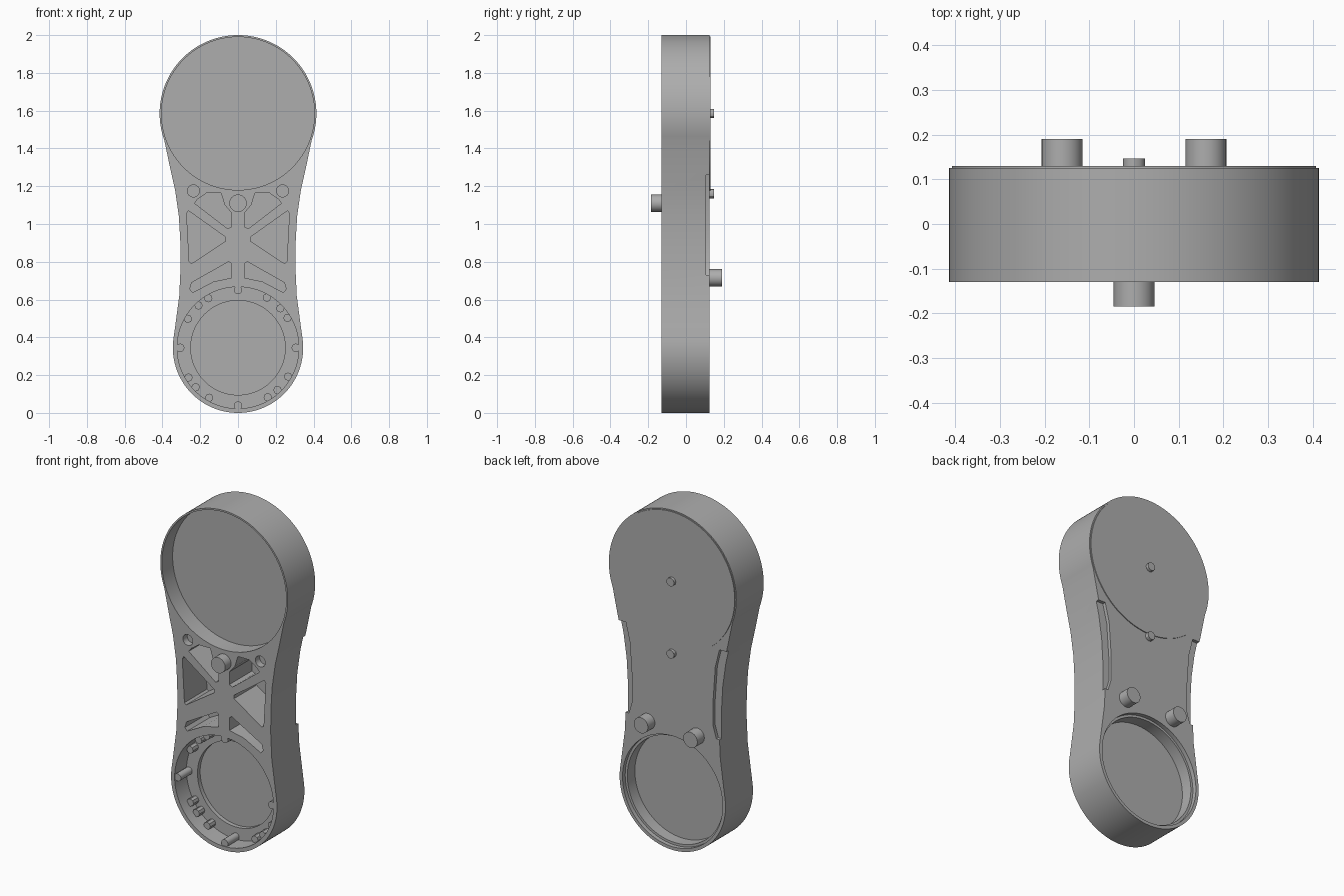
import bpy, bmesh, math

cube = bpy.data.objects.get("Cube")
if cube:
    bpy.data.objects.remove(cube, do_unlink=True)

grey = bpy.data.materials.new("plain grey")
grey.use_nodes = True
grey.diffuse_color = (0.42, 0.42, 0.42, 1)
bsdf = next(n for n in grey.node_tree.nodes if n.type == "BSDF_PRINCIPLED")
bsdf.inputs["Base Color"].default_value = grey.diffuse_color

TOP, TOP_R = 1.585, 0.415      # large end: centre height, radius
LOW, LOW_R = 0.345, 0.345      # small end


def arc(x, z, r, start=0, end=360, n=96):
    closed = end - start == 360
    steps = n if closed else n - 1
    angles = [math.radians(start + (end - start) * i / steps) for i in range(n)]
    return [(x + r * math.cos(a), z + r * math.sin(a)) for a in angles]


def mirrored(points):
    return [(-x, z) for x, z in points]


def prism(name, points, y0, y1):
    """Extrude an x-z outline from y0 to y1."""
    bm = bmesh.new()
    face = bm.faces.new([bm.verts.new((x, y0, z)) for x, z in points])
    out = bmesh.ops.extrude_face_region(bm, geom=[face])
    verts = [v for v in out["geom"] if isinstance(v, bmesh.types.BMVert)]
    bmesh.ops.translate(bm, verts=verts, vec=(0, y1 - y0, 0))
    bmesh.ops.recalc_face_normals(bm, faces=bm.faces)
    mesh = bpy.data.meshes.new(name)
    bm.to_mesh(mesh)
    bm.free()
    mesh.materials.append(grey)
    obj = bpy.data.objects.new(name, mesh)
    bpy.context.collection.objects.link(obj)
    return obj


def disc(name, x, z, r, y0, y1, n=32):
    return prism(name, arc(x, z, r, n=n), y0, y1)


def carve(body, cutters):
    for cutter in cutters:
        cutter.hide_render = True
        mod = body.modifiers.new("cut", "BOOLEAN")
        mod.operation, mod.solver, mod.object = "DIFFERENCE", "EXACT", cutter
    bpy.context.view_layer.update()
    graph = bpy.context.evaluated_depsgraph_get()
    mesh = bpy.data.meshes.new_from_object(body.evaluated_get(graph))
    body.modifiers.clear()
    body.data = mesh
    for cutter in cutters:
        bpy.data.objects.remove(cutter, do_unlink=True)


# Waisted body outline, right half from top to bottom
waist = [(0.36, 1.3), (0.333, 1.18), (0.313, 1.04), (0.305, 0.9),
         (0.304, 0.77), (0.311, 0.62), (0.331, 0.47)]
half = arc(0, TOP, TOP_R, 90, -20, 40) + waist + arc(0, LOW, LOW_R, 8, -90, 36)
body = prism("arm_body", half + mirrored(half[1:-1])[::-1], -0.13, 0.125)

# Round cups at both ends, front and back
cutters = [
    disc("top_cup", 0, TOP, 0.405, -0.2, -0.03, 128),
    disc("low_cup", 0, LOW, 0.322, -0.2, -0.02, 96),
    disc("low_recess", 0, LOW, 0.25, -0.2, 0.005, 96),
    disc("back_cup_lip", 0, LOW, 0.326, 0.1, 0.2, 96),
    disc("back_cup", 0, LOW, 0.312, 0.03, 0.2, 96),
]

# Truss pockets, screw holes and rear edge shelves, on each side
pockets = {
    "side": [(0.262, 1.07), (0.272, 1.055), (0.258, 0.8), (0.247, 0.79),
             (0.065, 0.91), (0.065, 0.93)],
    "upper": [(0.23, 1.11), (0.215, 1.13), (0.165, 1.165), (0.09, 1.165),
              (0.07, 1.1), (0.035, 1.06), (0.035, 0.985), (0.055, 0.975)],
    "lower": [(0.255, 0.655), (0.245, 0.69), (0.05, 0.8), (0.035, 0.79),
              (0.035, 0.715), (0.13, 0.695), (0.24, 0.637)],
}
shelf = [(0.305, 1.26), (0.278, 1.15), (0.264, 0.95), (0.264, 0.8),
         (0.285, 0.73), (0.45, 0.73), (0.45, 1.26)]
for flip in (list, mirrored):
    cutters += [prism(k, flip(p), -0.2, 0.08) for k, p in pockets.items()]
    cutters.append(prism("shelf", flip(shelf), 0.105, 0.2))
    cutters.append(prism("screw_hole", flip(arc(0.236, 1.175, 0.032, n=24)), -0.2, -0.09))
carve(body, cutters)

parts = [body]

# Rear cover with centre pin and latch nub
parts.append(disc("rear_cover", 0, TOP, 0.408, 0.05, 0.13, 128))
parts.append(disc("cover_pin", 0, TOP, 0.025, 0.1, 0.147, 12))
parts.append(disc("latch_nub", 0, 1.16, 0.025, 0.1, 0.147, 12))

# Locating pegs
parts.append(disc("front_peg", 0, 1.11, 0.046, -0.185, 0.09))
for side, x in (("left", 0.161), ("right", -0.161)):
    parts.append(disc("back_peg_" + side, x, 0.715, 0.046, 0.1, 0.19))

# Small posts around the lower cup wall
for quarter in range(4):
    for offset in (0, 31, 43, 60):
        a = math.radians(quarter * 90 + offset)
        main = offset == 0
        parts.append(disc("cup_post", 0.306 * math.cos(a), LOW + 0.306 * math.sin(a),
                          0.022, -0.125 if main else -0.07, 0.0, 16 if main else 8))

# Smooth round walls, crisp rims
bpy.ops.object.select_all(action="DESELECT")
for obj in parts:
    obj.select_set(True)
bpy.context.view_layer.objects.active = body
bpy.ops.object.shade_smooth_by_angle(angle=math.radians(30))
